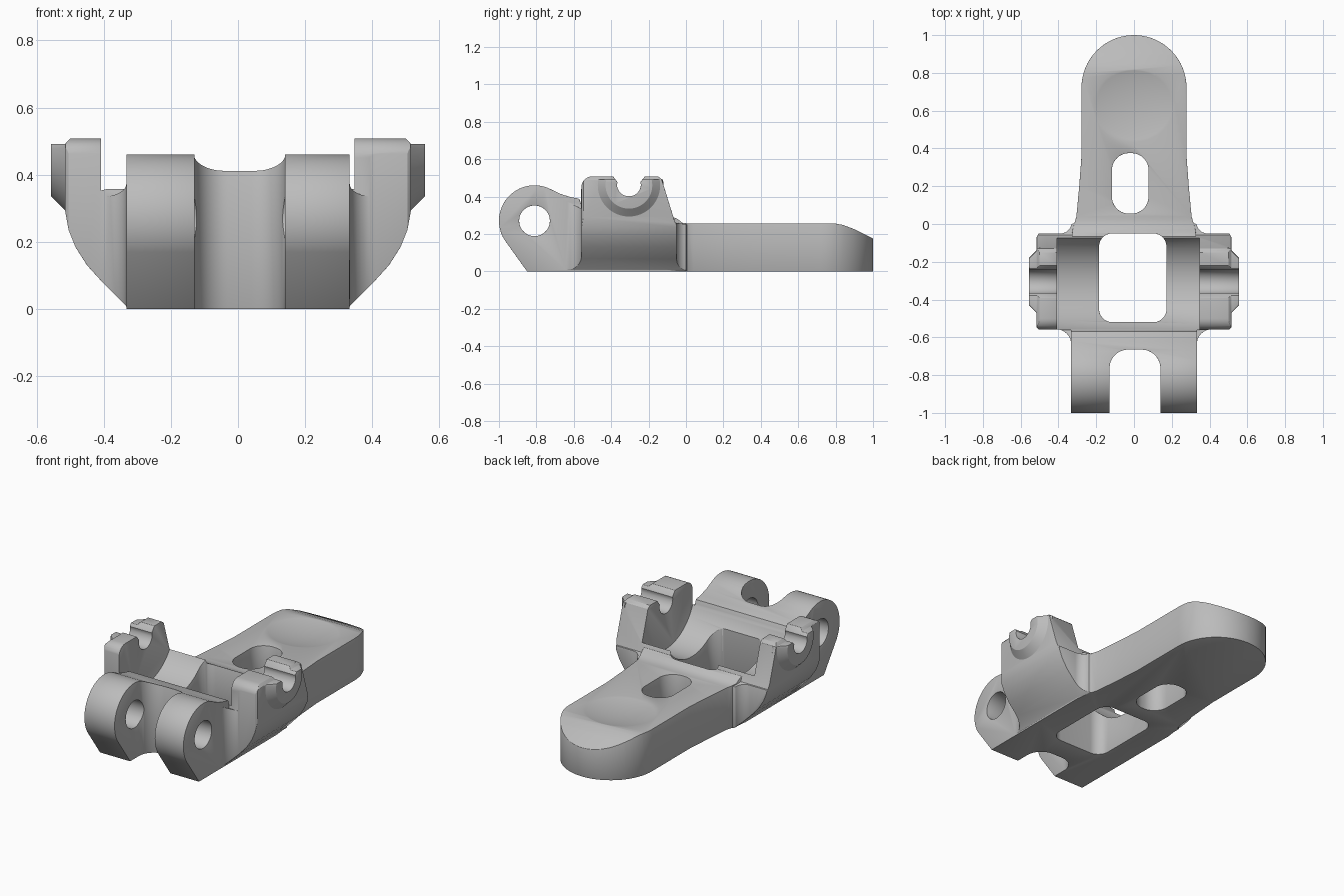
import bpy, bmesh, math
from mathutils import Matrix

cube = bpy.data.objects.get("Cube")
if cube:
    bpy.data.objects.remove(cube, do_unlink=True)

metal = bpy.data.materials.new("plain grey")
metal.use_nodes = True
metal.diffuse_color = (0.5, 0.5, 0.5, 1)
metal.node_tree.nodes["Principled BSDF"].inputs["Base Color"].default_value = (0.5, 0.5, 0.5, 1)


def finish(name, bm):
    bmesh.ops.recalc_face_normals(bm, faces=bm.faces)
    mesh = bpy.data.meshes.new(name)
    bm.to_mesh(mesh)
    bm.free()
    mesh.materials.append(metal)
    obj = bpy.data.objects.new(name, mesh)
    bpy.context.collection.objects.link(obj)
    return obj


def prism(name, pts, axis, lo, hi):
    """Extrude a 2D outline along an axis (outline uses the other two, in order)."""
    place = {"X": lambda p, t: (t, p[0], p[1]),
             "Y": lambda p, t: (p[0], t, p[1]),
             "Z": lambda p, t: (p[0], p[1], t)}[axis]
    bm = bmesh.new()
    rings = [[bm.verts.new(place(p, t)) for p in pts] for t in (lo, hi)]
    n = len(pts)
    for ring in rings:
        bm.faces.new(ring)
    for i in range(n):
        j = (i + 1) % n
        bm.faces.new((rings[0][i], rings[0][j], rings[1][j], rings[1][i]))
    return finish(name, bm)


def arc(cx, cy, r, start, end, steps=12):
    angles = [math.radians(start + (end - start) * i / steps) for i in range(steps + 1)]
    return [(cx + r * math.cos(a), cy + r * math.sin(a)) for a in angles]


def rounded(x0, x1, y0, y1, r):
    return (arc(x1 - r, y1 - r, r, 0, 90) + arc(x0 + r, y1 - r, r, 90, 180)
            + arc(x0 + r, y0 + r, r, 180, 270) + arc(x1 - r, y0 + r, r, 270, 360))


def circle(cx, cy, r, n=48):
    return arc(cx, cy, r, 0, 360 - 360 / n, n - 1)


def apply(obj, mod):
    bpy.context.view_layer.objects.active = obj
    bpy.ops.object.modifier_apply(modifier=mod.name)


def combine(obj, tool, operation):
    mod = obj.modifiers.new("combine", "BOOLEAN")
    mod.operation, mod.solver, mod.object = operation, "EXACT", tool
    apply(obj, mod)
    bpy.data.objects.remove(tool, do_unlink=True)


def mirrored(right):
    return right + [(-x, y) for x, y in reversed(right)]


PIVOT = (-0.305, 0.46)

# Main body: side profile trimmed by the plan outline
side = ([(-0.85, 0)] + arc(-0.81, 0.27, 0.19, 212, 62, 28)
        + [(-0.67, 0.413), (-0.62, 0.398), (-0.56, 0.385), (-0.3, 0.385), (-0.07, 0.29),
           (-0.045, 0.28), (-0.02, 0.26), (0.02, 0.255), (0.8, 0.255), (0.84, 0.248),
           (0.9, 0.225), (1, 0.175), (1, 0)])
body = prism("lever_body", side, "X", -0.5, 0.5)
plan = mirrored([(0.333, -1.1), (0.333, -0.1), (0.325, -0.03), (0.305, 0.04), (0.29, 0.2),
                 (0.278, 0.36)] + arc(0, 0.722, 0.278, 0, 88, 16))
combine(body, prism("plan_trim", plan, "Z", -0.1, 0.6), "INTERSECT")

# Side arms: flared cross-section, trimmed from the side and from above
flare = mirrored([(0.325, 0), (0.4, 0.075), (0.45, 0.13), (0.485, 0.185), (0.505, 0.235),
                  (0.515, 0.29), (0.515, 0.492), (0.5, 0.508)])
arms = prism("arms", flare, "Y", -0.7, 0.1)
arm_side = ([(-0.66, 0), (-0.66, 0.385), (-0.56, 0.335), (-0.56, 0.45)]
            + arc(-0.5, 0.448, 0.06, 170, 90, 6)
            + [(-0.15, 0.508), (-0.13, 0.492), (-0.058, 0.26), (0.01, 0.25), (0.01, 0)])
combine(arms, prism("arm_side_trim", arm_side, "X", -1, 1), "INTERSECT")
arm_plan = mirrored([(0.3, -0.65), (0.333, -0.635)] + arc(0.41, -0.635, 0.077, 180, 90, 8)
                    + [(0.505, -0.558), (0.53, -0.535), (0.53, -0.075), (0.505, -0.05), (0.39, -0.05)]
                    + arc(0.39, 0.01, 0.06, 270, 190, 8) + [(0.3, 0.01)])
combine(arms, prism("arm_plan_trim", arm_plan, "Z", -0.1, 0.7), "INTERSECT")
combine(body, arms, "UNION")

# Tapered bosses on the outside of the arms
for s in (-1, 1):
    bm = bmesh.new()
    bmesh.ops.create_cone(bm, cap_ends=True, segments=48, radius1=0.185, radius2=0.125, depth=0.06,
                          matrix=Matrix.Translation((s * 0.527, *PIVOT))
                          @ Matrix.Rotation(s * math.pi / 2, 4, "Y"))
    boss = finish("boss", bm)
    combine(boss, prism("boss_trim", rounded(-0.7, 0.1, 0, 0.492, 0.01), "X", -1, 1), "INTERSECT")
    combine(body, boss, "UNION")

# Cradle between the arms, window, finger slot, fork gap and pin holes
fork = [(-0.13, -1.2), (0.14, -1.2)] + arc(0.04, -0.765, 0.1, 0, 90) + arc(-0.03, -0.765, 0.1, 90, 180)
cuts = [
    prism("cradle_cut", circle(*PIVOT, 0.275, 72), "X", -0.408, 0.347),
    prism("window_cut", rounded(-0.185, 0.172, -0.52, -0.05, 0.07), "Z", -0.2, 0.8),
    prism("slot_cut", rounded(-0.117, 0.077, 0.055, 0.375, 0.09), "Z", -0.2, 0.8),
    prism("fork_cut", fork, "Z", -0.2, 0.8),
    prism("pin_cut", circle(-0.81, 0.27, 0.082), "X", -1, 1),
]

# Snap notches: rounded seat with a flared mouth
notch = ([(-0.4, 0.55), (-0.39, 0.508), (-0.365, 0.475)] + arc(-0.305, 0.465, 0.064, 180, 360, 16)
         + [(-0.245, 0.475), (-0.22, 0.508), (-0.21, 0.55)])
cuts.append(prism("notch_cut", notch, "X", -1, 1))

# Shallow thumb dish on the tail
bm = bmesh.new()
bmesh.ops.create_uvsphere(bm, u_segments=96, v_segments=64, radius=1,
                          matrix=Matrix.Translation((0, 0.63, 0.483)) @ Matrix.Diagonal((0.52, 0.48, 0.25, 1)))
cuts.append(finish("dish_cut", bm))
for cut in cuts:
    combine(body, cut, "DIFFERENCE")

# Small broken edges and smooth shading
bm = bmesh.new()
bm.from_mesh(body.data)
bmesh.ops.remove_doubles(bm, verts=bm.verts, dist=0.0008)
bmesh.ops.dissolve_limit(bm, angle_limit=0.01, verts=bm.verts, edges=bm.edges)
bm.to_mesh(body.data)
bm.free()
bevel = body.modifiers.new("edge_break", "BEVEL")
bevel.width, bevel.segments = 0.01, 2
bevel.limit_method, bevel.angle_limit = "ANGLE", math.radians(40)
apply(body, bevel)
bpy.ops.object.select_all(action="DESELECT")
body.select_set(True)
bpy.context.view_layer.objects.active = body
bpy.ops.object.shade_smooth_by_angle(angle=math.radians(30))
